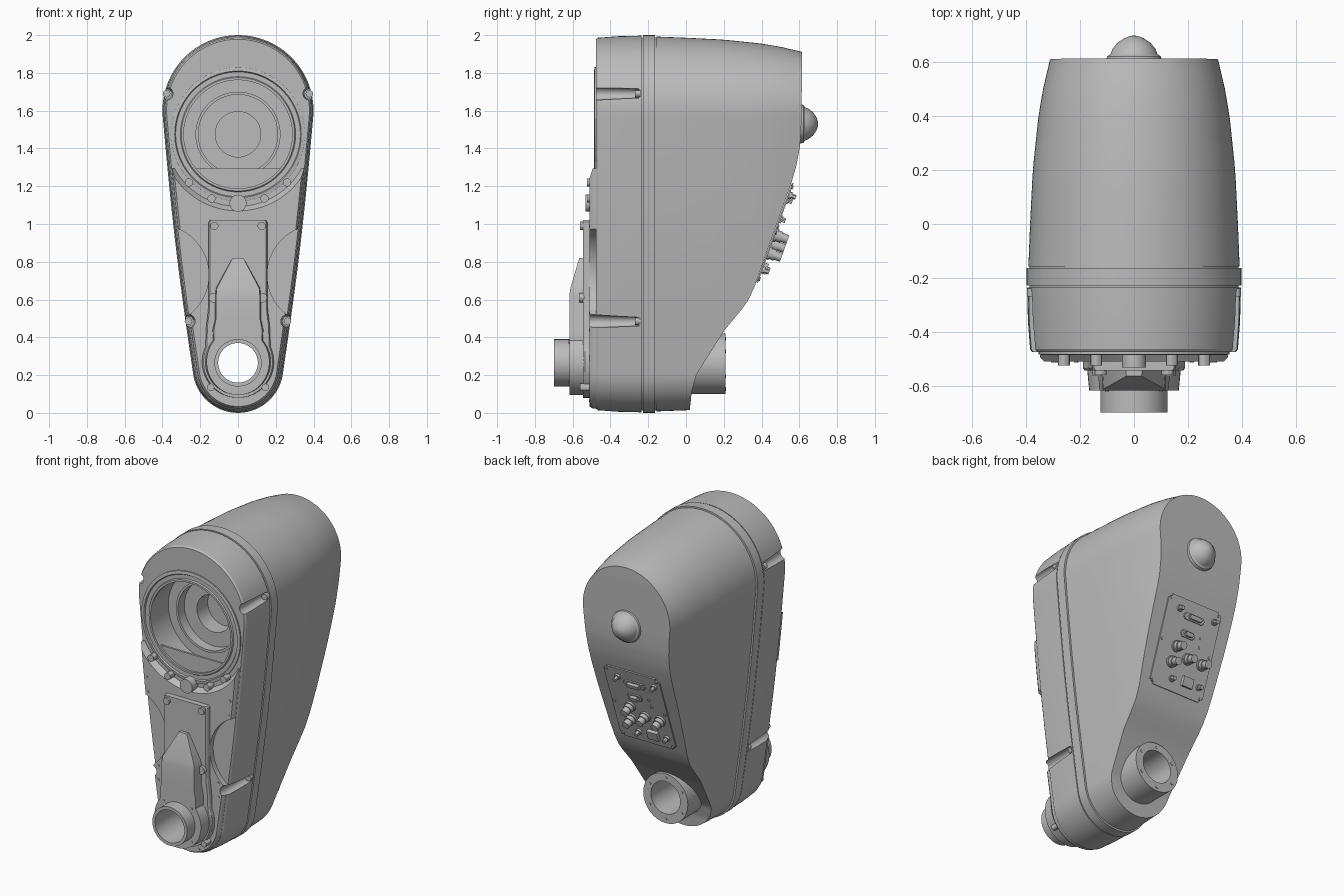
import bpy, bmesh
from math import sin, cos, asin, pi, radians
from mathutils import Matrix, Vector

if "Cube" in bpy.data.objects:
    bpy.data.objects.remove(bpy.data.objects["Cube"])

grey = bpy.data.materials.new("machine_grey")
grey.use_nodes = True
grey.diffuse_color = (0.5, 0.5, 0.5, 1)
grey.node_tree.nodes["Principled BSDF"].inputs["Base Color"].default_value = (0.5, 0.5, 0.5, 1)


def finish(name, bm):
    bmesh.ops.remove_doubles(bm, verts=bm.verts, dist=1e-5)
    bmesh.ops.recalc_face_normals(bm, faces=bm.faces)
    me = bpy.data.meshes.new(name)
    bm.to_mesh(me)
    bm.free()
    me.materials.append(grey)
    ob = bpy.data.objects.new(name, me)
    bpy.context.collection.objects.link(ob)
    return ob


def loft(name, rings):
    """Mirror half rings of points across x = 0, skin them and cap both ends."""
    bm = bmesh.new()
    n = len(rings[0])
    loops = [[bm.verts.new(p) for p in r] +
             [bm.verts.new((-p[0], p[1], p[2])) for p in reversed(r)] for r in rings]
    for a, b in zip(loops, loops[1:]):
        for j in range(2 * n):
            k = (j + 1) % (2 * n)
            bm.faces.new((a[j], a[k], b[k], b[j]))
    for a in (loops[0], loops[-1]):
        for j in range(n - 1):
            bm.faces.new((a[j], a[j + 1], a[-2 - j], a[-1 - j]))
    return finish(name, bm)


def cyl(name, r, y0, y1, x=0, z=0, segs=32, front_r=None):
    """Cylinder along y; front_r gives a taper towards the front."""
    bm = bmesh.new()
    m = Matrix.Translation((x, (y0 + y1) / 2, z)) @ Matrix.Rotation(pi / 2, 4, 'X')
    bmesh.ops.create_cone(bm, cap_ends=True, segments=segs, radius1=r,
                          radius2=front_r or r, depth=abs(y1 - y0), matrix=m)
    return finish(name, bm)


def lathe(name, profile, z, closed=False, segs=64):
    bm = bmesh.new()
    vs = [bm.verts.new((r, y, z)) for r, y in profile]
    pairs = list(zip(vs, vs[1:])) + ([(vs[-1], vs[0])] if closed else [])
    es = [bm.edges.new(p) for p in pairs]
    bmesh.ops.spin(bm, geom=vs + es, cent=(0, 0, z), axis=(0, 1, 0),
                   angle=2 * pi, steps=segs)
    return finish(name, bm)


def cut(targets, cutter):
    cutter.hide_render = True
    for t in targets:
        mod = t.modifiers.new("cut", 'BOOLEAN')
        mod.operation, mod.solver, mod.object = 'DIFFERENCE', 'EXACT', cutter
        bpy.context.view_layer.objects.active = t
        bpy.ops.object.modifier_apply(modifier=mod.name)
    bpy.data.objects.remove(cutter)


def interp(table, v):
    for (a, fa), (b, fb) in zip(table, table[1:]):
        if v <= b:
            return fa + (fb - fa) * max(0, v - a) / (b - a)
    return table[-1][1]


def half(d=0):
    """Half of the teardrop outline as (x, z), inset by d."""
    r1, r2, c1, c2 = 0.4 - d, 0.24 - d, 1.6, 0.24
    a = -asin((r1 - r2) / (c1 - c2))
    pts = [(r1 * sin(t), c1 + r1 * cos(t))
           for t in ((pi / 2 - a) * i / 28 for i in range(29))]
    p, q = Vector(pts[-1]), Vector((r2 * cos(a), c2 + r2 * sin(a)))
    for i in range(1, 36):
        s = p.lerp(q, i / 36)
        pts.append((s.x + 0.012 * sin(pi * i / 36), s.y))
    pts += [(r2 * cos(t), c2 + r2 * sin(t))
            for t in (a + (-pi / 2 - a) * i / 18 for i in range(19))]
    return pts


def slab(name, levels):
    return loft(name, [[(x, y, z) for x, z in half(d)] for y, d in levels])


def arc(r, zc, start, n=20):
    return [(r * cos(t), zc + r * sin(t))
            for t in (radians(start + (-90 - start) * i / n) for i in range(n + 1))]


# Main shell: front housing, seam core, band and rear cover
housing = slab("front_housing", [(-0.236, 0.003), (-0.36, 0.006), (-0.465, 0.014), (-0.476, 0.022)])
seam = slab("seam_core", [(-0.25, 0.012), (-0.15, 0.012)])
band = slab("seam_band", [(-0.228, 0), (-0.163, 0)])

BACK = [(0, .02), (.1, .03), (.2, .055), (.43, .2), (.52, .275), (.575, .32), (.655, .36),
        (1.2, .555), (1.3, .585), (1.4, .603), (1.5, .61), (1.9, .615)]
INSET = [(-.2, .006), (0, .014), (.2, .024), (.4, .045), (.5, .062), (.62, .09)]
rings = []
for i in range(15):
    ring = []
    for k, (_, z0) in enumerate(half()):
        y = -0.157 + i / 14 * (interp(BACK, z0) + 0.157)
        x, z = half(interp(INSET, y))[k]
        ring.append((x, y, z))
    rings.append(ring)
cover = loft("rear_cover", rings)

# Raised lower front plate with side scoops
low = lambda d: [p for p in half(d) if p[1] < 1.31]
n = min(len(low(.022)), len(low(.034)))
plate = loft("lower_front_plate", [[(x, y, z) for x, z in low(d)[-n:]]
                                   for y, d in ((-.46, .022), (-.495, .024), (-.51, .034))])
cut([plate], cyl("cutter", 0.38, -0.474, -0.53, 0, 1.475, 96, 0.42))
for s in (-1, 1):
    cut([plate], cyl("cutter", 0.265, -0.474, -0.53, s * 0.42, 0.73, 64))

# Central gear cover in two tiers
tier1 = [(.148, 1.02), (.155, 1.01), (.155, .62), (.158, .54), (.168, .46)] + arc(.19, .27, 25)
gear = loft("gear_cover", [[(x * w, y, z) for x, z in tier1]
                           for y, w in ((-.5, 1), (-.535, 1), (-.545, .96))])
tier2 = [(.03, .82), (.118, .66), (.122, .62), (.122, .5), (.135, .44)] + arc(.175, .27, 40)
ridge = loft("gear_cover_ridge", [
    [(x, -.53, z) for x, z in tier2],
    [(x * .95, interp([(.64, -.618), (.82, -.565)], z), z) for x, z in tier2]])

# Output tube at the front and flange at the back, bored right through
tube = cyl("front_tube", 0.125, -0.6, -0.7, 0, 0.265, 64)
flange = cyl("rear_flange", 0.16, 0.21, -0.05, 0, 0.26, 64)
cut([housing, seam, band, cover, plate, gear, ridge, tube, flange],
    cyl("cutter", 0.105, 1, -1, 0, 0.265, 64))

# Stepped round opening
for r, y in ((0.29, -0.3), (0.21, -0.25)):
    cut([housing], cyl("cutter", r, y, -0.6, 0, 1.475, 96))
cut([housing, seam, band, cover], cyl("cutter", 0.12, -0.14, -0.6, 0, 1.475, 64))
lathe("opening_rim", [(.355, -.47), (.355, -.484), (.335, -.487), (.33, -.479), (.305, -.479),
                      (.3, -.487), (.287, -.487), (.287, -.47)], 1.475, True, 96)
lathe("inner_lip", [(.225, -.29), (.225, -.315), (.21, -.315), (.21, -.29)], 1.475, True)

# Screw channels on the housing sides
for s in (-1, 1):
    for x, z in ((.378, 1.69), (.262, .485)):
        cut([housing, plate], cyl("cutter", 0.026, -0.25, -0.53, s * x, z, 24, 0.036))
        cyl("channel_screw", 0.02, -0.24, -0.27, s * x, z, 12)

# Screws and pins on the front
cyl("locating_pin", 0.045, -0.46, -0.533, 0, 1.11)
for s in (-1, 1):
    for x, z, r, y in ((.14, 1.135, .022, -.525), (.26, 1.22, .022, -.525),
                       (.125, .99, .022, -.56), (.128, .61, .026, -.565),
                       (.145, .135, .02, -.56), (.3, 1.085, .008, -.514),
                       (.29, .99, .008, -.514), (.215, .53, .008, -.514),
                       (.215, .44, .008, -.514), (.075, .065, .008, -.514),
                       (.1, .375, .007, -.622), (.1, .16, .007, -.622)):
        cyl("front_screw", r, -0.47, y, s * x, z, 12)
for i in range(6):
    a = radians(60 * i + 30)
    cyl("flange_screw", 0.01, 0.2, 0.213, 0.133 * cos(a), 0.26 + 0.133 * sin(a), 10)

# Rear dome
lathe("rear_dome", [(.105, .6), (.1, .622), (.088, .63), (.08, .65), (.062, .672),
                    (.036, .69), (.015, .698), (0, .7)], 1.53)

# Connector panel on the sloped back
up = Vector((0, .195, .545)).normalized()
side = Vector((-1, 0, 0))
out = side.cross(up)
frame = Matrix((side, up, out)).transposed().to_4x4()
frame.translation = (0, interp(BACK, .955), .955)


def on_panel(u, v, h):
    return frame @ Matrix.Translation(((u - .5) * .4, (.5 - v) * .56, h))


def block(name, u, v, w, l, h, bevel=0):
    bm = bmesh.new()
    bmesh.ops.create_cube(bm, size=1, matrix=Matrix.Diagonal((w, l, h, 1)))
    if bevel:
        es = [e for e in bm.edges if abs((e.verts[0].co - e.verts[1].co).z) > h / 2]
        bmesh.ops.bevel(bm, geom=es, offset=bevel, segments=4, affect='EDGES')
    bm.transform(on_panel(u, v, h / 2))
    return finish(name, bm)


def plug(name, u, v, steps, segs=24):
    """Stack of cylinders (radius, base, top) standing on the panel."""
    bm = bmesh.new()
    for r, a, b in steps:
        bmesh.ops.create_cone(bm, cap_ends=True, segments=segs, radius1=r, radius2=r,
                              depth=b - a, matrix=on_panel(u, v, (a + b) / 2))
    return finish(name, bm)


block("connector_panel", .5, .5, .4, .56, .008, .025)
for u, v, w in ((.52, .17, .15), (.47, .36, .1)):
    block("wide_socket_flange", u, v, w, .042, .016, .01)
    block("wide_socket", u, v, w * .65, .026, .035, .008)
for u, v in ((.33, .52), (.3, .7), (.57, .61), (.84, .61)):
    plug("round_connector", u, v, ((.036, 0, .02), (.03, .02, .045), (.024, .045, .08)))
for u, v in ((.23, .12), (.89, .12), (.37, .87), (.88, .85)):
    plug("small_connector", u, v, ((.02, 0, .02), (.013, .02, .045)), 12)
block("square_socket", .645, .85, .075, .06, .03)
for u, v in ((.72, .34), (.74, .44), (.05, .04), (.95, .04), (.05, .96), (.95, .96), (.05, .5), (.95, .5)):
    plug("panel_screw", u, v, ((.01, 0, .014),), 10)

# Smooth shading with crisp edges
bpy.ops.object.select_all(action='DESELECT')
for ob in bpy.context.collection.objects:
    if ob.type == 'MESH' and grey.name in ob.data.materials:
        ob.select_set(True)
        bpy.context.view_layer.objects.active = ob
bpy.ops.object.shade_smooth_by_angle(angle=radians(30))
